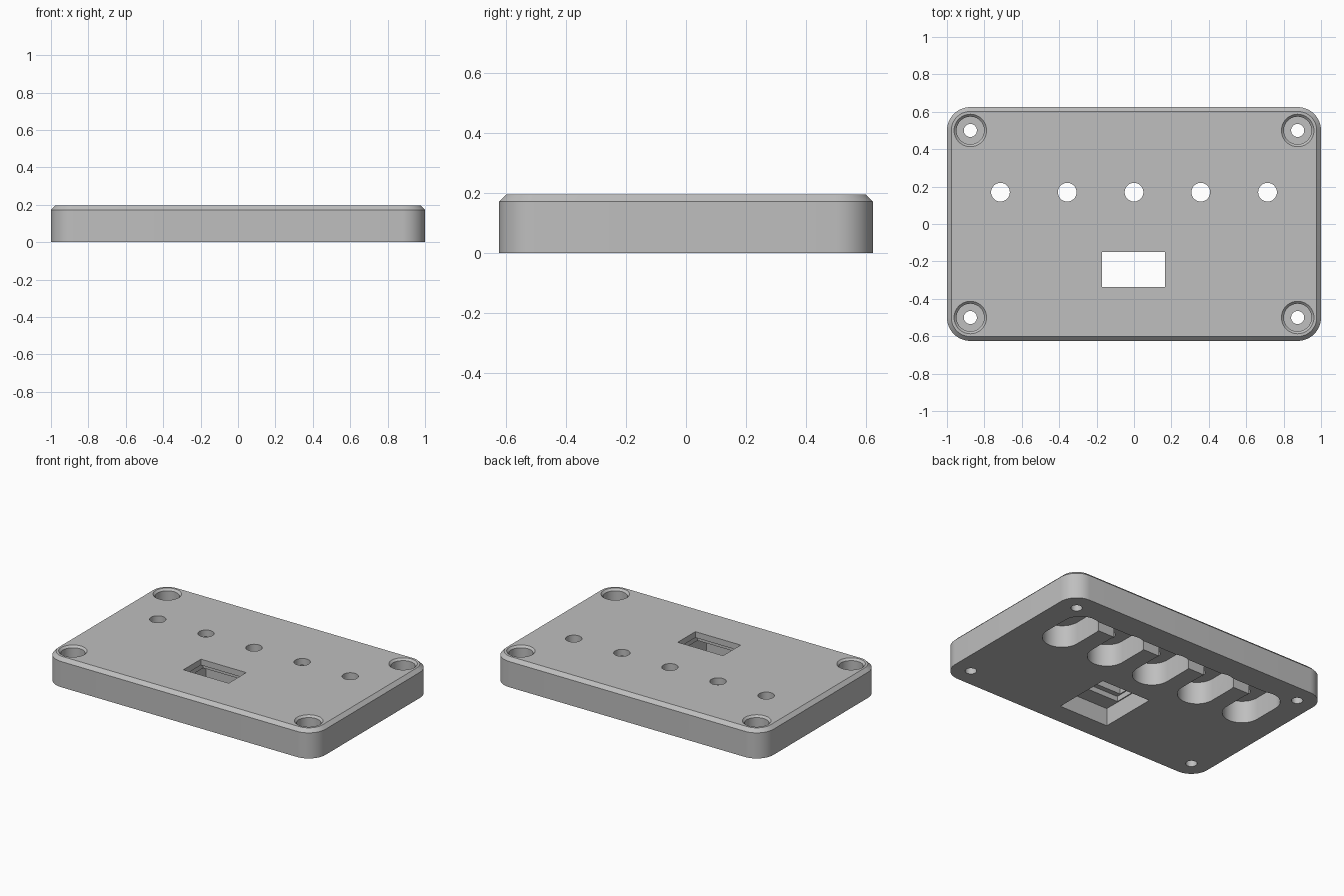
import bpy, bmesh, math

old = bpy.data.objects.get("Cube")
if old:
    bpy.data.objects.remove(old, do_unlink=True)

HEIGHT = 0.195
BELOW, ABOVE = -0.05, 0.25

grey = bpy.data.materials.new("plain_grey")
grey.use_nodes = True
colour = (0.52, 0.52, 0.52, 1)
grey.diffuse_color = colour
grey.node_tree.nodes["Principled BSDF"].inputs["Base Color"].default_value = colour


def rounded_rect(x0, x1, y0, y1, r, steps=12):
    """Outline of a rectangle with round corners, counter-clockwise."""
    pts = []
    for cx, cy, start in ((x1 - r, y1 - r, 0), (x0 + r, y1 - r, 90),
                          (x0 + r, y0 + r, 180), (x1 - r, y0 + r, 270)):
        for i in range(steps + 1):
            a = math.radians(start + 90 * i / steps)
            pts.append((cx + r * math.cos(a), cy + r * math.sin(a)))
    return pts


def rect(x0, x1, y0, y1):
    return [(x0, y0), (x1, y0), (x1, y1), (x0, y1)]


def circle(cx, cy, r, n=40):
    return [(cx + r * math.cos(2 * math.pi * i / n),
             cy + r * math.sin(2 * math.pi * i / n)) for i in range(n)]


def loft(name, sections):
    """Solid through stacked (outline, z) sections."""
    bm = bmesh.new()
    rings = [[bm.verts.new((x, y, z)) for x, y in outline] for outline, z in sections]
    n = len(rings[0])
    for lo, hi in zip(rings, rings[1:]):
        for i in range(n):
            j = (i + 1) % n
            bm.faces.new((lo[i], lo[j], hi[j], hi[i]))
    bm.faces.new(rings[0][::-1])
    bm.faces.new(rings[-1])
    bmesh.ops.remove_doubles(bm, verts=bm.verts, dist=1e-5)
    bmesh.ops.recalc_face_normals(bm, faces=bm.faces)
    mesh = bpy.data.meshes.new(name)
    bm.to_mesh(mesh)
    bm.free()
    mesh.materials.append(grey)
    obj = bpy.data.objects.new(name, mesh)
    bpy.context.collection.objects.link(obj)
    return obj


# Rounded plate with a chamfered top edge
c = 0.023
plate = loft("cover_plate", [
    (rounded_rect(-1, 1, -0.625, 0.625, 0.125), 0),
    (rounded_rect(-1, 1, -0.625, 0.625, 0.125), HEIGHT - c),
    (rounded_rect(-1 + c, 1 - c, -0.625 + c, 0.625 - c, 0.125 - c), HEIGHT)])


def cut(name, sections):
    cutter = loft(name, sections)
    cutter.hide_render = True
    mod = plate.modifiers.new(name, 'BOOLEAN')
    mod.operation = 'DIFFERENCE'
    mod.solver = 'EXACT'
    mod.object = cutter
    bpy.ops.object.select_all(action='DESELECT')
    bpy.context.view_layer.objects.active = plate
    plate.select_set(True)
    bpy.ops.object.modifier_apply(modifier=mod.name)
    bpy.data.objects.remove(cutter, do_unlink=True)


# Corner screw holes with chamfered counterbores
for sx in (-1, 1):
    for sy in (-1, 1):
        x, y = 0.875 * sx, 0.5 * sy
        cut("screw_hole", [(circle(x, y, 0.035), BELOW), (circle(x, y, 0.035), ABOVE)])
        cut("counterbore", [(circle(x, y, 0.074), 0.09), (circle(x, y, 0.074), HEIGHT - 0.013),
                            (circle(x, y, 0.087), HEIGHT), (circle(x, y, 0.087), ABOVE)])

# Row of round holes, each with a long pocket underneath
for i in range(-2, 3):
    x = 0.357 * i
    cut("pocket", [(rounded_rect(x - 0.12, x + 0.12, 0.05, 0.465, 0.12), BELOW),
                   (rounded_rect(x - 0.12, x + 0.12, 0.05, 0.465, 0.12), 0.15)])
    cut("round_hole", [(circle(x, 0.17, 0.05), 0.1), (circle(x, 0.17, 0.05), ABOVE)])

# Shallow channel joining the pockets
cut("channel", [(rect(-0.714, 0.714, 0.375, 0.455), BELOW),
                (rect(-0.714, 0.714, 0.375, 0.455), 0.1)])

# Rectangular window with a stepped recess underneath
for name, outline, z0, z1 in (
        ("recess", rect(-0.185, 0.183, -0.478, -0.077), BELOW, 0.12),
        ("recess_step", rect(-0.178, 0.174, -0.37, -0.115), 0.05, 0.155),
        ("window", rect(-0.17, 0.166, -0.336, -0.15), 0.05, ABOVE)):
    cut(name, [(outline, z0), (outline, z1)])

bpy.ops.object.shade_smooth_by_angle(angle=math.radians(30))
